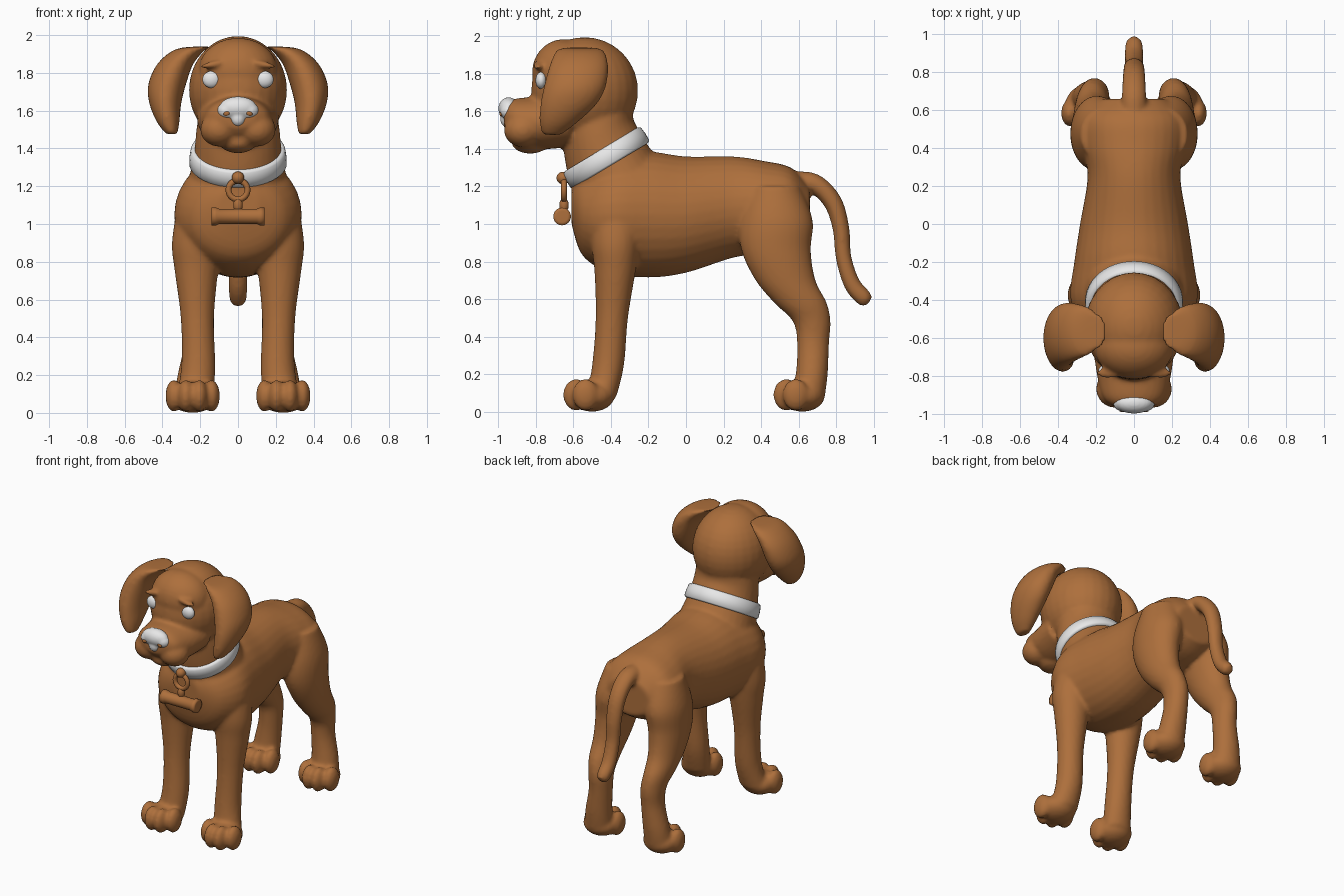
import bpy, bmesh, math
from mathutils import Matrix, Vector

if "Cube" in bpy.data.objects:
    bpy.data.objects.remove(bpy.data.objects["Cube"])


def material(name, rgb):
    m = bpy.data.materials.new(name)
    m.use_nodes = True
    m.diffuse_color = (*rgb, 1)
    m.node_tree.nodes["Principled BSDF"].inputs["Base Color"].default_value = (*rgb, 1)
    return m


BROWN = material("warm brown", (0.42, 0.16, 0.045))
WHITE = material("soft white", (0.8, 0.8, 0.8))


def spline(a, b, c, d, t):
    return 0.5 * (2 * b + (c - a) * t + (2 * a - 5 * b + 4 * c - d) * t * t
                  + (3 * b - a - 3 * c + d) * t ** 3)


def loft(bm, rows, mirror=False, steps=5, sides=32):
    """Rows hold x, y, z, half width, half depth and ring tilt about x in degrees."""
    pad = [rows[0]] + rows + [rows[-1]]
    dense = [[spline(*v, k / steps) for v in zip(*pad[i:i + 4])]
             for i in range(len(rows) - 1) for k in range(steps)] + [rows[-1]]
    for s in ((1, -1) if mirror else (1,)):
        rings = []
        for x, y, z, rx, ry, tilt in dense:
            rot = Matrix.Rotation(math.radians(tilt), 3, 'X')
            ring = []
            for k in range(sides):
                a = math.tau * k / sides
                p = rot @ Vector((rx * math.cos(a), ry * math.sin(a), 0))
                ring.append(bm.verts.new(((x + p.x) * s, y + p.y, z + p.z)))
            rings.append(ring)
        faces = [bm.faces.new(rings[0][::-1]), bm.faces.new(rings[-1])]
        for lo, hi in zip(rings, rings[1:]):
            for k in range(sides):
                n = (k + 1) % sides
                faces.append(bm.faces.new((lo[k], lo[n], hi[n], hi[k])))
        bmesh.ops.recalc_face_normals(bm, faces=faces)


def ball(bm, pos, size, mirror=False, roll=0):
    for s in ((1, -1) if mirror else (1,)):
        m = (Matrix.Translation((pos[0] * s, pos[1], pos[2]))
             @ Matrix.Rotation(math.radians(roll * s), 4, 'Y')
             @ Matrix.Diagonal((*size, 1)))
        bmesh.ops.create_uvsphere(bm, u_segments=28, v_segments=18, radius=1, matrix=m)


def finish(bm, name, mat, voxel=0, smooth=4):
    me = bpy.data.meshes.new(name)
    bm.to_mesh(me)
    bm.free()
    me.materials.append(mat)
    for p in me.polygons:
        p.use_smooth = True
    ob = bpy.data.objects.new(name, me)
    bpy.context.collection.objects.link(ob)
    if voxel:
        r = ob.modifiers.new("fuse", 'REMESH')
        r.mode, r.voxel_size, r.use_smooth_shade = 'VOXEL', voxel, True
        sm = ob.modifiers.new("soften", 'SMOOTH')
        sm.factor, sm.iterations = 0.5, smooth
    return ob


# Torso, neck, head, legs and tail fuse into one skin
bm = bmesh.new()
loft(bm, [(0, -.61, 1.10, .11, .10, 90), (0, -.55, 1.05, .25, .22, 90),
          (0, -.4, 1.05, .335, .31, 90), (0, -.2, 1.05, .315, .335, 90),
          (0, 0, 1.05, .285, .31, 90), (0, .25, 1.09, .245, .27, 90),
          (0, .42, 1.09, .275, .245, 90), (0, .56, 1.09, .27, .21, 90),
          (0, .66, 1.07, .17, .13, 90)])
loft(bm, [(0, -.3, 1.12, .29, .25, 31), (0, -.405, 1.3, .245, .235, 31),
          (0, -.446, 1.4, .23, .22, 31), (0, -.47, 1.5, .22, .2, 20),
          (0, -.48, 1.65, .2, .2, 0)])
# Skull, brow and muzzle
ball(bm, (0, -.54, 1.71), (.26, .285, .285))
ball(bm, (0, -.65, 1.81), (.21, .17, .175))
loft(bm, [(0, -.62, 1.56, .22, .15, 90), (0, -.8, 1.54, .195, .14, 90),
          (0, -.92, 1.56, .16, .105, 90), (0, -.97, 1.57, .09, .06, 90)])
ball(bm, (.1, -.87, 1.5), (.1, .1, .09), True)
ball(bm, (0, -.83, 1.435), (.1, .1, .06))
ball(bm, (.13, -.785, 1.845), (.07, .03, .018), True, 12)
# Front legs
loft(bm, [(.18, -.36, 1.1, .14, .15, 0), (.215, -.375, .9, .135, .13, 0),
          (.22, -.378, .75, .115, .11, 0), (.215, -.395, .5, .088, .086, 0),
          (.21, -.415, .25, .09, .085, 0), (.23, -.45, .08, .1, .08, 0)], True)
# Hind legs
loft(bm, [(.15, .47, 1.2, .13, .14, 0), (.19, .48, 1.02, .14, .195, 0),
          (.21, .48, .86, .125, .185, 0), (.22, .53, .7, .105, .16, 0),
          (.22, .61, .58, .09, .14, 0), (.21, .67, .48, .08, .1, 0),
          (.21, .677, .36, .077, .085, 0), (.23, .67, .2, .09, .085, 0),
          (.24, .65, .08, .1, .09, 0)], True)
# Paws with four toes each
for y in (-.5, .62):
    ball(bm, (.24, y, .085), (.125, .12, .085), True)
    for dx, dy in ((-.1, -.035), (-.036, -.085), (.036, -.085), (.1, -.035)):
        ball(bm, (.24 + dx, y + dy, .09), (.044, .07, .085), True)
# Tail
loft(bm, [(0, .55, 1.21, .07, .07, 90), (0, .68, 1.215, .065, .055, 70),
          (0, .78, 1.12, .06, .05, 30), (0, .825, .98, .055, .045, 8),
          (0, .84, .82, .05, .042, 10), (0, .885, .68, .05, .045, 35),
          (0, .95, .605, .045, .045, 55), (0, .98, .59, .025, .025, 60)], sides=20)
finish(bm, "body", BROWN, .013, 5)

# Floppy ears
bm = bmesh.new()
loft(bm, [(.17, -.57, 1.94, .04, .07, 0), (.25, -.565, 1.925, .08, .125, 0),
          (.33, -.57, 1.85, .095, .155, 0), (.375, -.59, 1.74, .1, .165, 0),
          (.385, -.625, 1.64, .085, .15, 0), (.37, -.68, 1.54, .06, .1, 0),
          (.35, -.715, 1.475, .03, .05, 0)], True)
finish(bm, "ears", BROWN, .013, 6)

# Eyes
bm = bmesh.new()
ball(bm, (.14, -.772, 1.765), (.048, .03, .045), True)
finish(bm, "eyes", WHITE)

# Nose pad
bm = bmesh.new()
ball(bm, (0, -.945, 1.615), (.1, .055, .06))
ball(bm, (.055, -.945, 1.6), (.055, .045, .045), True)
ball(bm, (0, -.955, 1.56), (.04, .035, .045))
finish(bm, "nose", WHITE, .008, 4)

# Nostrils
bm = bmesh.new()
ball(bm, (.06, -.985, 1.585), (.017, .008, .012), True, 20)
finish(bm, "nostrils", BROWN)

# Collar band
bm = bmesh.new()
loft(bm, [(0, -.403, 1.312, .24, .22, 31), (0, -.406, 1.32, .258, .245, 31),
          (0, -.446, 1.39, .25, .24, 31), (0, -.45, 1.398, .225, .215, 31)], steps=2, sides=48)
finish(bm, "collar", WHITE)

# Hanging ring, its bead and the barrel tag
bm = bmesh.new()
ball(bm, (0, -.655, 1.245), (.033, .035, .033))
ball(bm, (0, -.65, 1.1), (.025, .025, .04))
finish(bm, "tag_links", BROWN)
bpy.ops.mesh.primitive_torus_add(location=(0, -.65, 1.18), rotation=(math.pi / 2, 0, 0),
                                 major_radius=.05, minor_radius=.016,
                                 major_segments=28, minor_segments=10)
ring = bpy.context.object
ring.name = "tag_ring"
ring.data.materials.append(BROWN)
bpy.ops.object.shade_smooth()

bm = bmesh.new()
loft(bm, [(0, 0, z, r, r, 0) for z, r in
          ((-.14, .03), (-.139, .047), (-.115, .047), (-.1, .04),
           (.1, .04), (.115, .047), (.139, .047), (.14, .03))], steps=1, sides=24)
barrel = finish(bm, "tag_barrel", BROWN)
barrel.rotation_euler = (0, math.pi / 2, 0)
barrel.location = (0, -.66, 1.04)
